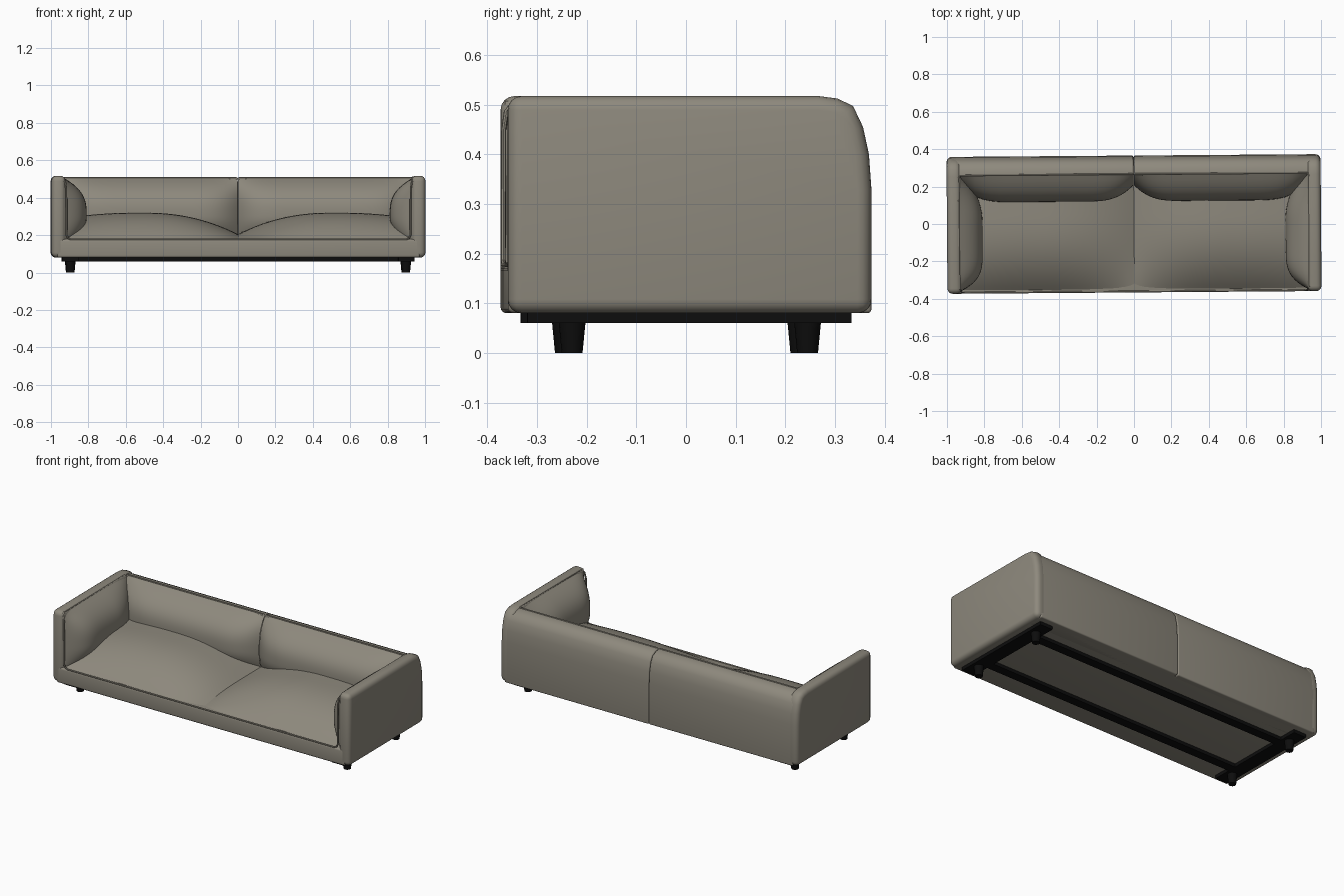
import bpy, bmesh, math

if "Cube" in bpy.data.objects:
    bpy.data.objects.remove(bpy.data.objects["Cube"])

def material(name, rgb):
    m = bpy.data.materials.new(name)
    m.diffuse_color = (*rgb, 1)
    m.use_nodes = True
    m.node_tree.nodes["Principled BSDF"].inputs["Base Color"].default_value = m.diffuse_color
    return m

FABRIC = material("warm_grey_fabric", (0.27, 0.25, 0.205))
BLACK = material("black_metal", (0.004, 0.004, 0.004))
YAW = 0.0075  # the whole sofa is turned very slightly

def finish(name, bm, mat, bevel=0, mirror=True, segments=4):
    """Turn a bmesh into a bevelled, mirrored, smooth object."""
    bmesh.ops.recalc_face_normals(bm, faces=bm.faces)
    me = bpy.data.meshes.new(name)
    bm.to_mesh(me)
    bm.free()
    me.materials.append(mat)
    ob = bpy.data.objects.new(name, me)
    bpy.context.collection.objects.link(ob)
    bpy.context.view_layer.objects.active = ob
    bpy.ops.object.select_all(action='DESELECT')
    ob.select_set(True)
    if bevel:
        b = ob.modifiers.new("bevel", 'BEVEL')
        b.width, b.segments = bevel, segments
        b.limit_method, b.angle_limit = 'ANGLE', math.radians(40)
        b.use_clamp_overlap = False
        bpy.ops.object.modifier_apply(modifier=b.name)
    if mirror:
        m = ob.modifiers.new("mirror", 'MIRROR')
        m.use_mirror_merge = False
        bpy.ops.object.modifier_apply(modifier=m.name)
    bpy.ops.object.shade_smooth_by_angle(angle=math.radians(40))
    ob.rotation_euler.z = YAW
    return ob

def extrude_x(name, profile, x0, x1, mat, bevel=0, mirror=True):
    """Extrude a (y, z) profile from x0 to x1."""
    bm = bmesh.new()
    face = bm.faces.new([bm.verts.new((x0, y, z)) for y, z in profile])
    ext = bmesh.ops.extrude_face_region(bm, geom=[face])['geom']
    bmesh.ops.translate(bm, vec=(x1 - x0, 0, 0),
                        verts=[v for v in ext if isinstance(v, bmesh.types.BMVert)])
    return finish(name, bm, mat, bevel, mirror)

def box(name, x0, x1, y0, y1, z0, z1, mat, bevel=0, mirror=True):
    return extrude_x(name, [(y0, z0), (y1, z0), (y1, z1), (y0, z1)], x0, x1, mat, bevel, mirror)

def surface(name, f, n=28, m=20):
    """Soft cushion surface from f(u, v), with u and v in 0..1."""
    bm = bmesh.new()
    g = [[bm.verts.new(f(i / n, j / m)) for j in range(m + 1)] for i in range(n + 1)]
    for i in range(n):
        for j in range(m):
            bm.faces.new((g[i][j], g[i + 1][j], g[i + 1][j + 1], g[i][j + 1]))
    return finish(name, bm, FABRIC)

def ease(t, p):
    """Rise from 0 to 1, fast at first."""
    return 1 - (1 - min(max(t, 0), 1)) ** p

D = 0.366                       # half depth
def curved_back(top):
    return [(D, 0.08), (D, 0.33), (0.361, 0.40), (0.349, 0.455),
            (0.329, top - 0.020), (0.298, top - 0.005), (0.26, top)]

# Shell: arms, two back halves, base
extrude_x("arm_shell", curved_back(0.517) + [(-D, 0.517), (-D, 0.08)], 0.925, 1.0, FABRIC, 0.028)
extrude_x("back_shell", curved_back(0.508) + [(0.26, 0.08)], 0.001, 0.968, FABRIC, 0.008)
box("base", -0.97, 0.97, -D, 0.345, 0.08, 0.178, FABRIC, 0.012, mirror=False)

# Seat cushions, crowned and dipping to the middle seam
def seat(u, v):
    x, y = 0.925 * u, -0.358 + 0.628 * v
    side = ease(x / 0.5, 2.2) * (1 - 0.25 * max(0, (x - 0.55) / 0.375) ** 2)
    front = ease((y + 0.358) / 0.42, 2.6)
    return (x, y, 0.17 + (0.035 + 0.115 * side) * front)
surface("seat_cushion", seat)

# Padding leans inward from the top seam to its fullest point at seat height
def bulge(z):
    return 1 - ((z - 0.3) / 0.207) ** 3 if z > 0.3 else 1 - 0.6 * ((0.3 - z) / 0.14) ** 2

def arm_pad(u, v):
    y, z = -0.357 + 0.625 * u ** 1.3, 0.165 + 0.342 * v
    ends = ease((y + 0.357) / 0.24, 4) * (1 - 0.75 * max(0, (y - 0.02) / 0.248) ** 2)
    return (0.935 - 0.125 * bulge(z) * ends, y, z)
surface("arm_pad", arm_pad)

def back_pad(u, v):
    x, z = 0.001 + 0.934 * u ** 1.3, 0.165 + 0.342 * v
    ends = (0.4 + 0.6 * ease(x / 0.25, 3)) * (1 - 0.7 * max(0, (x - 0.6) / 0.335) ** 4)
    return (x, 0.267 - 0.145 * bulge(z) * ends, z)
surface("back_pad", back_pad)

# Piping along the seat front, up the arm and round the top seam
path = [(0, -0.361, 0.177), (0.895, -0.361, 0.177), (0.912, -0.361, 0.184),
        (0.919, -0.361, 0.20), (0.921, -0.360, 0.45), (0.927, -0.355, 0.485),
        (0.936, -0.338, 0.507), (0.938, 0.25, 0.508), (0.930, 0.266, 0.507),
        (0.01, 0.267, 0.506), (0, 0.267, 0.498)]
cu = bpy.data.curves.new("piping_path", 'CURVE')
cu.dimensions, cu.bevel_depth, cu.bevel_resolution = '3D', 0.005, 2
sp = cu.splines.new('POLY')
sp.points.add(len(path) - 1)
for p, co in zip(sp.points, path):
    p.co = (*co, 1)
tube = bpy.data.objects.new("piping_path", cu)
bpy.context.collection.objects.link(tube)
bm = bmesh.new()
bm.from_mesh(bpy.data.meshes.new_from_object(tube))
bpy.data.objects.remove(tube)
finish("piping", bm, FABRIC)

# Underframe: end bars, long rails, tapered legs
box("end_bar", 0.855, 0.94, -0.326, 0.326, 0.06, 0.081, BLACK)
for side, y in (("front", -0.19), ("rear", 0.19)):
    box(side + "_rail", -0.86, 0.86, y - 0.027, y + 0.027, 0.06, 0.081, BLACK, mirror=False)
for side, y in (("front", -0.236), ("rear", 0.238)):
    bm = bmesh.new()
    bmesh.ops.create_cone(bm, cap_ends=True, segments=16, radius1=0.021, radius2=0.027, depth=0.062)
    bmesh.ops.translate(bm, verts=bm.verts, vec=(0.897, y, 0.031))
    finish(side + "_legs", bm, BLACK)
